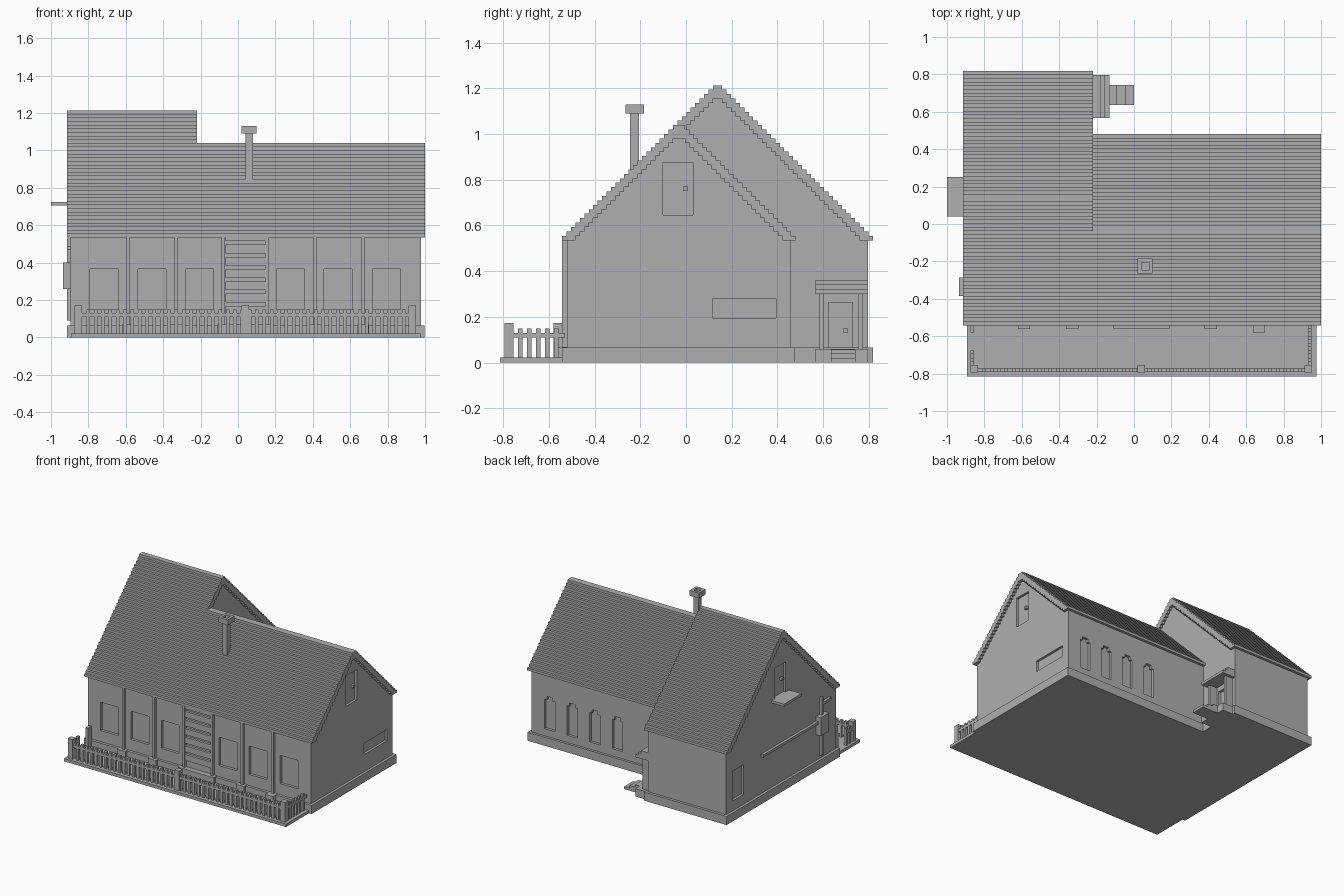
import bpy, bmesh

GREY = bpy.data.materials.new("plain grey")
GREY.diffuse_color = (0.43, 0.43, 0.43, 1)
S = 0.0194            # one step of the roof
EAVE = 0.535


def finish(name, bm):
    bmesh.ops.recalc_face_normals(bm, faces=bm.faces)
    me = bpy.data.meshes.new(name)
    bm.to_mesh(me)
    bm.free()
    ob = bpy.data.objects.new(name, me)
    bpy.context.collection.objects.link(ob)
    me.materials.append(GREY)
    return ob


def boxes(name, items):
    """One object from boxes given as x0, x1, y0, y1, z0, z1."""
    bm = bmesh.new()
    for x0, x1, y0, y1, z0, z1 in items:
        vs = bmesh.ops.create_cube(bm, size=1)["verts"]
        for v in vs:
            v.co = (x1 if v.co.x > 0 else x0, y1 if v.co.y > 0 else y0, z1 if v.co.z > 0 else z0)
    return finish(name, bm)


def prism(name, pts, x0, x1):
    """Extrude a y-z outline along x."""
    bm = bmesh.new()
    f = bm.faces.new([bm.verts.new((x0, y, z)) for y, z in pts])
    ext = bmesh.ops.extrude_face_region(bm, geom=[f])["geom"]
    for v in ext:
        if isinstance(v, bmesh.types.BMVert):
            v.co.x = x1
    return finish(name, bm)


def stepped_roof(name, x0, x1, y0, y1, n):
    outer, inner = [], []
    for i in range(n):
        outer += [(y0 + i * S, EAVE + i * S), (y0 + i * S, EAVE + (i + 1) * S)]
    for i in range(n - 3):
        inner += [(y0 + (i + 3) * S, EAVE + i * S), (y0 + (i + 3) * S, EAVE + (i + 1) * S)]
    flip = lambda ps: [(y0 + y1 - y, z) for y, z in reversed(ps)]
    return prism(name, outer + flip(outer) + list(reversed(flip(inner))) + list(reversed(inner)), x0, x1)


# Roofs
stepped_roof("wing_roof", -0.915, -0.22, -0.542, 0.818, 35)
stepped_roof("main_roof", -0.24, 1.0, -0.542, 0.48, 26)

# Walls
walls = []
for name, x0, x1, yb, c, ridge in (("wing_walls", -0.895, -0.24, 0.798, 0.138, 1.185),
                                   ("main_walls", -0.24, 0.978, 0.46, -0.031, 1.01)):
    walls.append(prism(name, [(-0.522, 0), (-0.522, 0.545), (c, ridge), (yb, 0.545), (yb, 0)], x0, x1))

# Recessed windows and doors
cuts = []
for x in (-0.79, -0.535, -0.28, 0.205, 0.46, 0.72):               # front windows
    cuts.append((x, x + 0.15, -0.6, -0.502, 0.15, 0.365))
cutter_sets = [cuts]
back, tops = [], []
for x in (0.825, 0.635, 0.445, 0.255):                            # back windows, stepped heads
    back.append((x - 0.043, x + 0.043, 0.44, 0.5, 0.12, 0.345))
    tops.append((x - 0.024, x + 0.024, 0.44, 0.5, 0.33, 0.37))
cutter_sets += [back, tops]
cutter_sets.append([(0.96, 1.1, -0.10, 0.03, 0.645, 0.875),       # right attic door
                    (0.96, 1.1, 0.115, 0.395, 0.195, 0.28),       # right low window
                    (-1.1, -0.877, 0.08, 0.21, 0.725, 0.955),     # left attic door
                    (-1.1, -0.877, 0.585, 0.72, 0.14, 0.365),     # left window
                    (-0.26, -0.1, 0.625, 0.73, 0.06, 0.262)])     # side door
for k, items in enumerate(cutter_sets):
    cutter = boxes("cutter", items)
    cutter.hide_render = True
    for w in (walls if k == 0 else walls[1:] if k < 3 else walls):
        m = w.modifiers.new("recess", 'BOOLEAN')
        m.operation, m.solver, m.object = 'DIFFERENCE', 'EXACT', cutter
        bpy.context.view_layer.objects.active = w
        bpy.ops.object.modifier_apply(modifier=m.name)
    bpy.data.objects.remove(cutter)

boxes("door_knobs", [(0.955, 0.98, -0.013, 0.008, 0.75, 0.77),
                     (-0.9, -0.87, 0.11, 0.13, 0.83, 0.85),
                     (-0.265, -0.24, 0.69, 0.708, 0.13, 0.152)])

# Plinth
boxes("main_plinth", [(-0.3, 0.998, -0.542, 0.478, 0, 0.065)])
boxes("wing_plinth", [(-0.915, -0.22, -0.542, 0.818, 0, 0.065)])

# Front pilasters with bases, and the slatted entrance
ribs = (-0.588, -0.33, -0.078, 0.157, 0.411, 0.668)
boxes("pilasters", [(x - 0.009, x + 0.009, -0.542, -0.51, 0.02, EAVE) for x in ribs])
boxes("pilaster_bases", [(x - 0.033, x + 0.033, -0.562, -0.52, 0, 0.068) for x in ribs if abs(x) > 0.2]
      + [(-0.11, 0.19, -0.562, -0.52, 0, 0.068), (0.635, 0.70, -0.58, -0.52, 0, 0.068)])
boxes("entrance_slats", [(-0.067, 0.147, -0.54, -0.51, z, z + 0.046)
                         for z in [0.45 - 0.0655 * i for i in range(6)]] + [(-0.067, 0.147, -0.54, -0.51, 0.515, EAVE)])

# Porch and picket fence
boxes("porch", [(-0.893, 0.975, -0.815, -0.53, 0, 0.022)])
P = 0.0392
fence = [(-0.81 + i * P, -0.791 + i * P, -0.79, -0.77, 0.02, 0.15) for i in range(44)]
fence += [(0.931, 0.95, -0.735 + i * P, -0.716 + i * P, 0.02, 0.15) for i in range(5)]
fence += [(-0.875, -0.855, -0.735 + i * P, -0.716 + i * P, 0.02, 0.15) for i in range(2)]
boxes("pickets", fence)
boxes("fence_rails", [(-0.87, 0.945, -0.79, -0.77, 0.11, 0.13),
                      (0.931, 0.95, -0.78, -0.53, 0.11, 0.13),
                      (-0.875, -0.855, -0.78, -0.69, 0.11, 0.13)])
boxes("fence_posts", [(-0.875, -0.835, -0.795, -0.755, 0.02, 0.172),
                      (0.912, 0.952, -0.795, -0.755, 0.02, 0.172),
                      (0.02, 0.06, -0.795, -0.755, 0.02, 0.172),
                      (-0.875, -0.855, -0.58, -0.54, 0.02, 0.172)])

# Chimney with an open cap
boxes("chimney", [(0.04, 0.08, -0.245, -0.205, 0.8, 1.10)])
boxes("chimney_cap", [(0.02, 0.04, -0.265, -0.185, 1.09, 1.13), (0.08, 0.10, -0.265, -0.185, 1.09, 1.13),
                      (0.04, 0.08, -0.265, -0.245, 1.09, 1.13), (0.04, 0.08, -0.205, -0.185, 1.09, 1.13)])

# Left side: attic ledge, meter box and pipes
boxes("attic_ledge", [(-1.0, -0.88, 0.04, 0.25, 0.705, 0.725)])
boxes("meter_box", [(-0.935, -0.89, -0.385, -0.285, 0.26, 0.40)])
boxes("pipes", [(-0.915, -0.89, -0.29, 0.376, 0.345, 0.365),
                (-0.915, -0.89, -0.345, -0.325, 0.09, 0.53),
                (-0.915, -0.89, -0.44, -0.325, 0.47, 0.49)])

# Side entrance: stepped canopy, jambs and stairs
boxes("canopy", [(-0.25, x, 0.567, 0.797, z, z + 0.0205)
                 for x, z in ((-0.132, 0.30), (-0.155, 0.32), (-0.178, 0.34))])
boxes("entrance_jambs", [(-0.25, -0.178, 0.585, 0.605, 0, 0.30), (-0.25, -0.178, 0.755, 0.775, 0, 0.30)])
boxes("side_landing", [(-0.25, -0.132, 0.567, 0.797, 0, 0.06)])
boxes("side_steps", [(-0.2, x, 0.635, 0.742, 0, z) for x, z in ((0.0, 0.02), (-0.045, 0.04), (-0.09, 0.058))])
